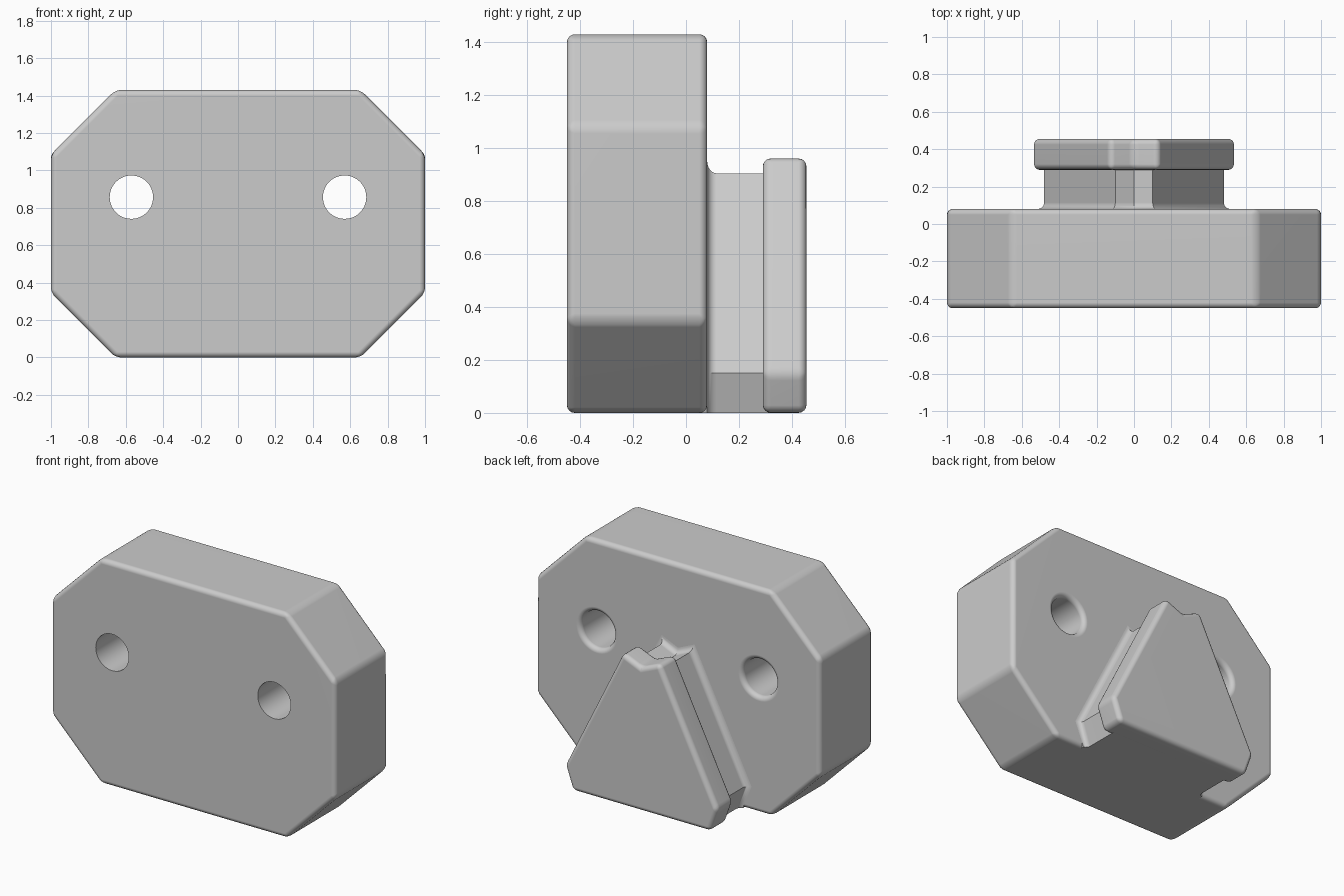
import bpy, bmesh, math
from mathutils import Vector

cube = bpy.data.objects.get("Cube")
if cube:
    bpy.data.objects.remove(cube, do_unlink=True)

grey = bpy.data.materials.new("light grey")
grey.use_nodes = True
grey.diffuse_color = (0.6, 0.6, 0.6, 1)
grey.node_tree.nodes["Principled BSDF"].inputs["Base Color"].default_value = grey.diffuse_color


def mirrored(half):
    """Closed outline in x, z from its +x half, listed bottom to top."""
    return half + [(-x, z) for x, z in reversed(half) if x > 0]


def grow(outline, d):
    """Offset a counter-clockwise outline outwards, kept above the ground."""
    pts = [Vector(p) for p in outline]
    result = []
    for i, p in enumerate(pts):
        a = (p - pts[i - 1]).normalized()
        b = (pts[(i + 1) % len(pts)] - p).normalized()
        na, nb = Vector((a.y, -a.x)), Vector((b.y, -b.x))
        q = p + (na + nb) * d / (1 + na.dot(nb))
        result.append((q.x, max(q.y, 0)))
    return result


def loft(name, sections):
    """Solid through (y, outline) sections, capped at both ends."""
    bm = bmesh.new()
    rings = [[bm.verts.new((x, y, z)) for x, z in outline] for y, outline in sections]
    n = len(rings[0])
    for r, s in zip(rings, rings[1:]):
        for i in range(n):
            j = (i + 1) % n
            bm.faces.new((r[i], r[j], s[j], s[i]))
    bm.faces.new(rings[0])
    bm.faces.new(rings[-1])
    bmesh.ops.recalc_face_normals(bm, faces=bm.faces)
    mesh = bpy.data.meshes.new(name)
    bm.to_mesh(mesh)
    bm.free()
    mesh.materials.append(grey)
    obj = bpy.data.objects.new(name, mesh)
    bpy.context.collection.objects.link(obj)
    return obj


def activate(obj):
    bpy.ops.object.select_all(action="DESELECT")
    obj.select_set(True)
    bpy.context.view_layer.objects.active = obj


def round_edges(obj):
    activate(obj)
    mod = obj.modifiers.new("rounding", "BEVEL")
    mod.width = 0.03
    mod.segments = 4
    mod.limit_method = "ANGLE"
    mod.angle_limit = math.radians(15)
    bpy.ops.object.modifier_apply(modifier=mod.name)


def finish(obj):
    activate(obj)
    bpy.ops.object.shade_smooth_by_angle(angle=math.radians(30))
    mod = obj.modifiers.new("flat face normals", "WEIGHTED_NORMAL")
    mod.keep_sharp = True


FRONT, REAR, FLANGE, BACK = -0.45, 0.08, 0.29, 0.455
FILLET = 0.035

# Main block with clipped corners
octagon = mirrored([(0.655, 0), (1, 0.345), (1, 1.085), (0.655, 1.43)])
block = loft("main_block", [(FRONT, octagon), (REAR, octagon)])
round_edges(block)

# Two through holes, flared at the rear
steps = [math.radians(15 * i) for i in range(7)]
bore = [(FRONT - 0.1, 0.116)]
bore += [(REAR - 0.03 + 0.03 * math.sin(t), 0.146 - 0.03 * math.cos(t)) for t in steps]
bore += [(REAR + 0.1, 0.146)]
for side in (-1, 1):
    rings = []
    for y, r in bore:
        angles = [math.tau * i / 48 for i in range(48)]
        rings.append((y, [(side * 0.57 + r * math.cos(a), 0.857 + r * math.sin(a)) for a in angles]))
    cutter = loft("hole_cutter", rings)
    cutter.hide_render = True
    activate(block)
    mod = block.modifiers.new("hole", "BOOLEAN")
    mod.operation = "DIFFERENCE"
    mod.solver = "EXACT"
    mod.object = cutter
    bpy.ops.object.modifier_apply(modifier=mod.name)
    bpy.data.objects.remove(cutter, do_unlink=True)
finish(block)

# Tapered neck with a notched top, filleted into the block
neck_outline = mirrored([(0.43, 0), (0.48, 0.15), (0.1, 0.905), (0, 0.86)])
sections = [(REAR - 0.05, grow(neck_outline, FILLET))]
for t in steps:
    sections.append((REAR + FILLET * (1 - math.cos(t)),
                     grow(neck_outline, FILLET * (1 - math.sin(t)))))
sections.append((FLANGE + 0.05, neck_outline))
finish(loft("tab_neck", sections))

# Wider retaining flange behind the neck
flange_outline = mirrored([(0.485, 0), (0.54, 0.15), (0.13, 0.97), (0, 0.915)])
flange = loft("tab_flange", [(FLANGE, flange_outline), (BACK, flange_outline)])
round_edges(flange)
finish(flange)
